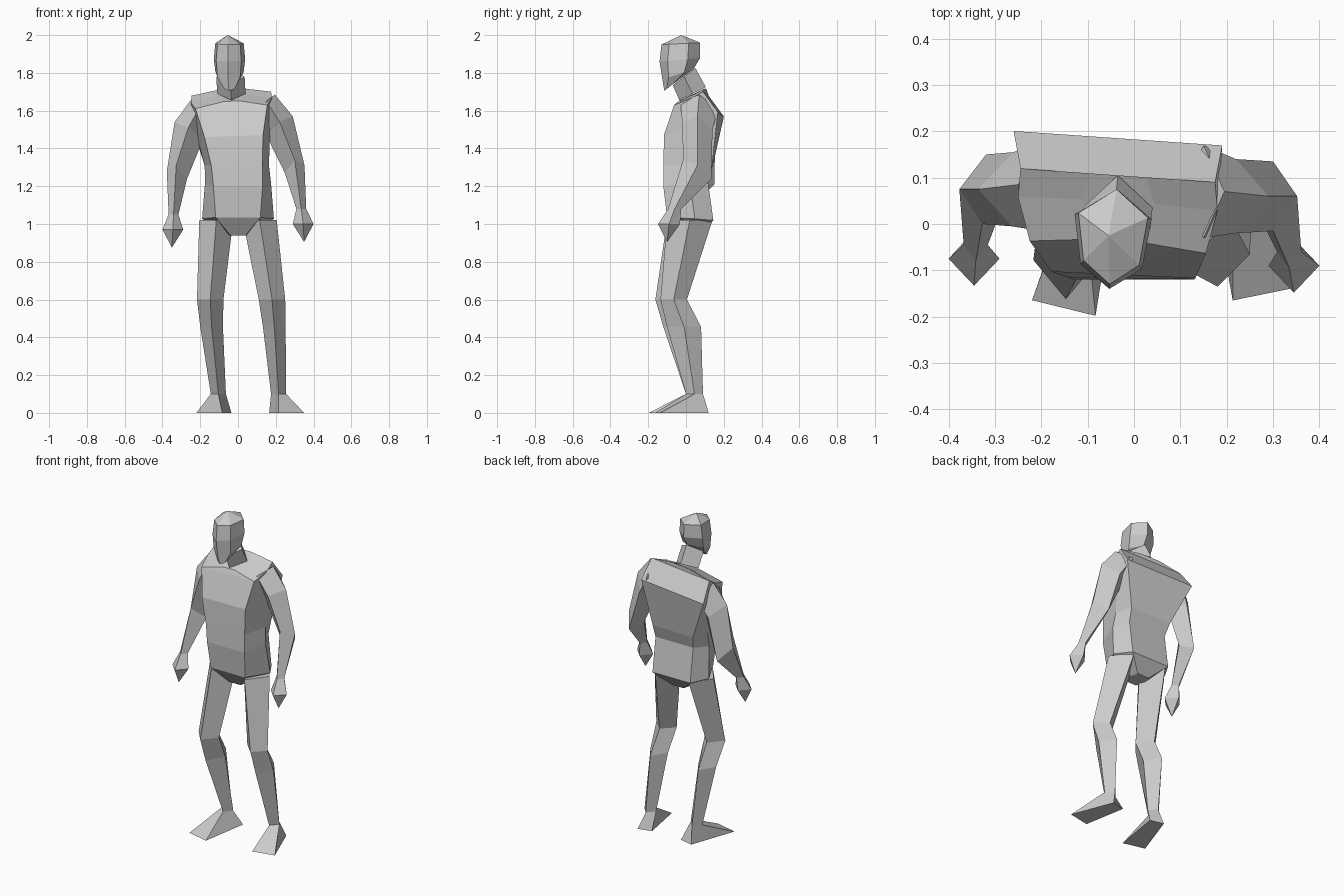
import bpy
import bmesh

cube = bpy.data.objects.get("Cube")
if cube:
    bpy.data.objects.remove(cube, do_unlink=True)

# One plain grey for the whole figure
shade = 0.6
colour = (shade, shade, shade, 1)
grey = bpy.data.materials.new("plain_grey")
grey.use_nodes = True
grey.diffuse_color = colour
grey.node_tree.nodes["Principled BSDF"].inputs["Base Color"].default_value = colour


def loft(name, rings):
    """Skin a list of point rings; a ring of one point makes a tip."""
    bm = bmesh.new()
    loops = [[bm.verts.new(point) for point in ring] for ring in rings]
    for low, high in zip(loops, loops[1:]):
        count = len(low)
        for i in range(count):
            j = (i + 1) % count
            if len(high) == 1:
                bm.faces.new((low[i], low[j], high[0]))
            else:
                bm.faces.new((low[i], low[j], high[j], high[i]))
    for end in (loops[0], loops[-1]):
        if len(end) > 1:
            bm.faces.new(end)
    bmesh.ops.recalc_face_normals(bm, faces=bm.faces[:])
    mesh = bpy.data.meshes.new(name)
    bm.to_mesh(mesh)
    bm.free()
    mesh.materials.append(grey)
    obj = bpy.data.objects.new(name, mesh)
    bpy.context.collection.objects.link(obj)


def change(rings, rule):
    return [[rule(*point) for point in ring] for ring in rings]


def diamond(x, y, z, width, depth, lift=0, drop=0):
    """Four-sided limb section: outer, front, inner and back corners.
    Lift raises the outer corner, drop lowers the back one."""
    return [
        (x + width, y, z + lift),
        (x, y - depth, z + drop),
        (x - width, y, z - lift),
        (x, y + depth, z - drop),
    ]


def torso_ring(z, rise, front, back, front_width, side_width, back_width):
    """Six-sided section, mirrored, climbing by rise from front to back."""
    middle = front + (back - front) * 0.6
    right = [
        (-front_width, front, z),
        (-side_width, middle, z + rise / 2),
        (-back_width, back, z + rise),
    ]
    return right + [(-x, y, height) for x, y, height in reversed(right)]


def lean(x, y, z):
    """Drop and turn the upper body a little towards its right."""
    amount = min(max((z - 1.25) * 3, 0), 1)
    return (x - 0.035 * amount, y - 0.07 * x * amount, z + 0.05 * x * amount)


# Torso from crotch to neck base
torso = [
    torso_ring(0.94, 0, -0.03, 0.08, 0.04, 0.05, 0.04),
    torso_ring(1.035, -0.015, -0.1, 0.145, 0.118, 0.19, 0.13),
    torso_ring(1.2, 0.03, -0.12, 0.115, 0.13, 0.175, 0.13),
    torso_ring(1.31, 0, -0.117, 0.14, 0.135, 0.17, 0.14),
    torso_ring(1.465, 0.115, -0.11, 0.185, 0.155, 0.2, 0.225),
    torso_ring(1.62, 0.07, -0.05, 0.105, 0.19, 0.215, 0.21),
    torso_ring(1.65, 0.065, -0.035, 0.105, 0.04, 0.08, 0.06),
]
loft("torso", change(torso, lean))

# Neck
loft("neck", [
    diamond(-0.035, 0.035, 1.69, 0.075, 0.07, drop=-0.035),
    diamond(-0.04, -0.01, 1.78, 0.075, 0.06, drop=-0.045),
])


# Head: six-sided sections, a narrow face and a raised back edge
def head_ring(z, front, back, half, rise):
    depth = back - front
    outline = [(-0.1, 0), (0.75, 0.2), (1, 0.7), (0.1, 1), (-1, 0.75), (-0.85, 0.25)]
    return [(half * u - 0.045, front + depth * v, z + rise * v) for u, v in outline]


loft("head", [
    head_ring(1.705, -0.115, -0.05, 0.035, 0.05),
    head_ring(1.765, -0.125, 0.04, 0.075, 0.055),
    head_ring(1.86, -0.14, 0.075, 0.083, 0.02),
    head_ring(1.95, -0.13, 0.075, 0.075, 0.01),
    [(-0.055, -0.025, 2)],
])

# Arms: shoulder cap, shoulder, elbow, wrist, hand and fingertip
arm = [
    diamond(0.15, 0.07, 1.63, 0.045, 0.1, lift=0.055, drop=0.02),
    diamond(0.22, 0.06, 1.52, 0.07, 0.08, lift=0.05, drop=0.02),
    diamond(0.3, 0.06, 1.29, 0.052, 0.075, lift=0.02, drop=0.05),
    diamond(0.335, -0.06, 1.08, 0.026, 0.035),
    diamond(0.345, -0.09, 1, 0.055, 0.058),
    [(0.35, -0.1, 0.905)],
]


def right_arm(x, y, z):
    """Mirror the arm, hung slightly lower and further back."""
    return (-x - 0.08 * max(z - 1, 0), y + 0.015, z - 0.03)


loft("left_arm", arm)
loft("right_arm", change(arm, right_arm))

# Legs: hip, knee, calf, ankle, then the sole from toes to heel
leg = [
    diamond(0.115, 0.02, 1.02, 0.09, 0.12),
    diamond(0.18, -0.065, 0.6, 0.07, 0.07),
    diamond(0.192, -0.01, 0.455, 0.06, 0.09),
    diamond(0.215, 0.045, 0.1, 0.04, 0.045),
    [(0.35, -0.137, 0), (0.213, -0.165, 0), (0.165, 0.1, 0), (0.25, 0.12, 0)],
]


def right_leg(x, y, z):
    """Mirror the leg, drawn inward below with its knee and toes forward."""
    inward = 0.13 * max(1 - z, 0) ** 1.5
    reach = 1.2 if y < 0 and z < 1 else 1
    return (inward - x, y * reach, z)


loft("left_leg", leg)
loft("right_leg", change(leg, right_leg))
